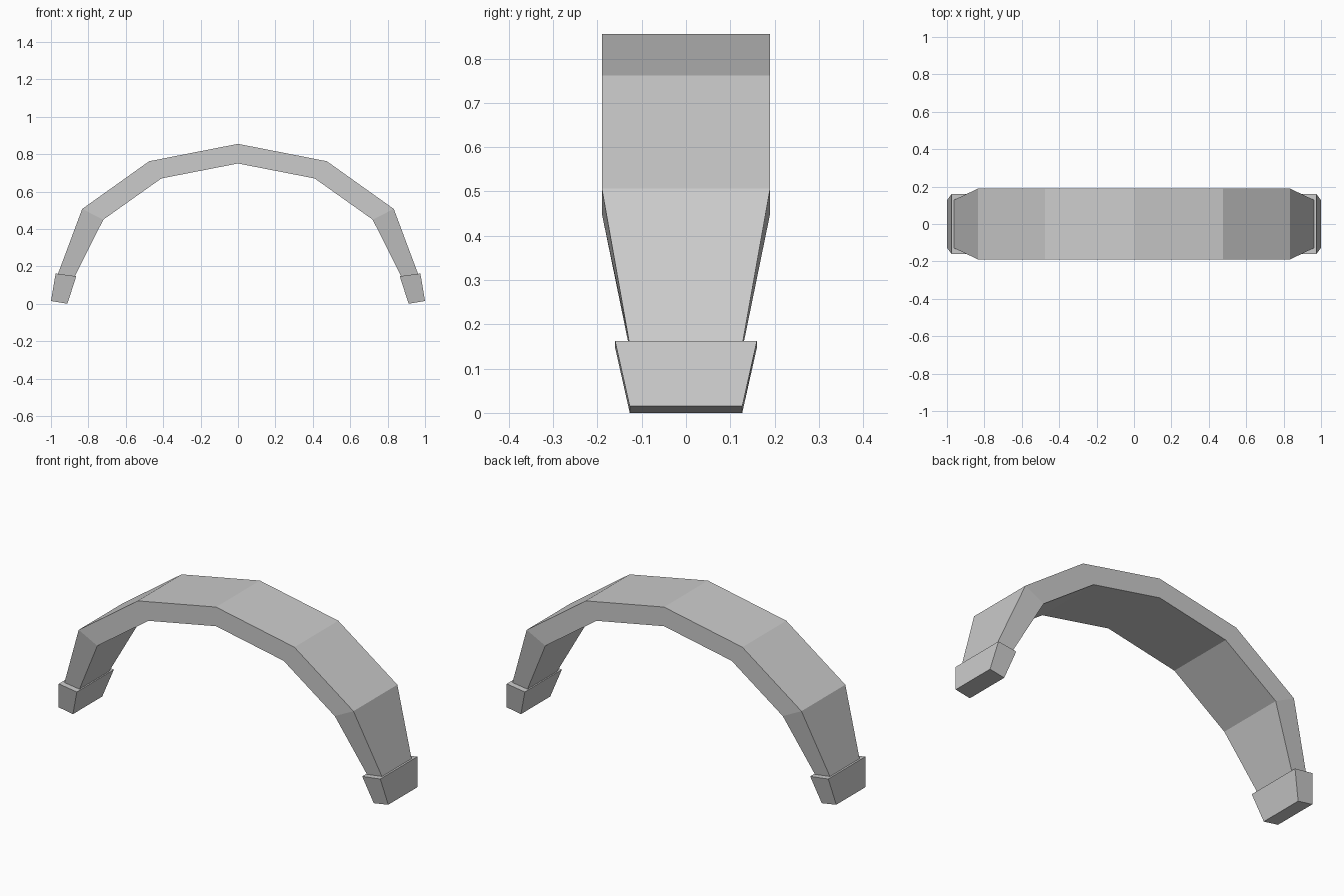
import bpy, bmesh

if "Cube" in bpy.data.objects:
    bpy.data.objects.remove(bpy.data.objects["Cube"])


def loft(name, sections):
    """Skin rectangular sections: (outer x, outer z, inner x, inner z, half depth)."""
    bm = bmesh.new()
    rings = []
    for ox, oz, ix, iz, d in sections:
        rings.append([bm.verts.new(p) for p in
                      ((ox, -d, oz), (ox, d, oz), (ix, d, iz), (ix, -d, iz))])
    for a, b in zip(rings, rings[1:]):
        for i in range(4):
            j = (i + 1) % 4
            bm.faces.new((a[i], a[j], b[j], b[i]))
    bm.faces.new(rings[0])
    bm.faces.new(rings[-1])
    bmesh.ops.recalc_face_normals(bm, faces=bm.faces)
    mesh = bpy.data.meshes.new(name)
    bm.to_mesh(mesh)
    bm.free()
    obj = bpy.data.objects.new(name, mesh)
    bpy.context.collection.objects.link(obj)
    return obj


def mirrored(sections):
    return [(-ox, oz, -ix, iz, d) for ox, oz, ix, iz, d in sections]


# Faceted arched band, tapering in depth toward both ends
half = [(0.475, 0.762, 0.41, 0.67, 0.19),
        (0.833, 0.507, 0.72, 0.45, 0.19),
        (0.963, 0.159, 0.872, 0.147, 0.128)]
crown = [(0, 0.855, 0, 0.75, 0.19)]
loft("arched_band", mirrored(half)[::-1] + crown + half)

# Tapered end blocks capping the band
end_block = [(0.975, 0.162, 0.865, 0.147, 0.16),
             (1.0, 0.015, 0.912, 0.0, 0.127)]
loft("end_block_right", end_block)
loft("end_block_left", mirrored(end_block))
